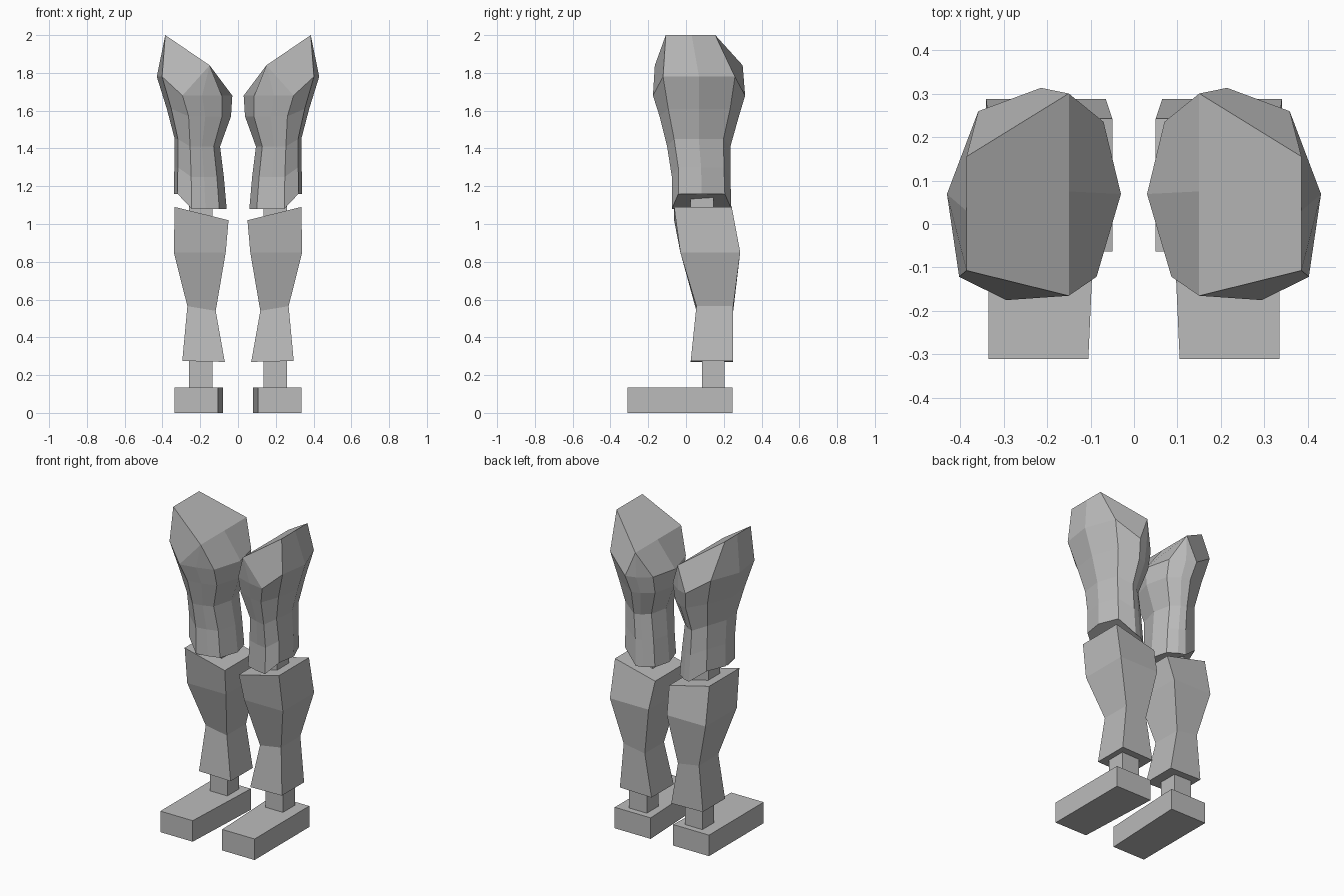
import bpy
import bmesh

cube = bpy.data.objects.get("Cube")
if cube:
    bpy.data.objects.remove(cube, do_unlink=True)

GREY = (0.5, 0.5, 0.5, 1)
grey = bpy.data.materials.new("plain grey")
grey.use_nodes = True
grey.diffuse_color = GREY
grey.node_tree.nodes["Principled BSDF"].inputs["Base Color"].default_value = GREY


def loft(name, rings, side):
    """Skin a stack of equal-length rings, cap both ends, flip x by side."""
    bm = bmesh.new()
    loops = [[bm.verts.new((x * side, y, z)) for x, y, z in ring] for ring in rings]
    count = len(loops[0])
    for low, high in zip(loops, loops[1:]):
        for i in range(count):
            j = (i + 1) % count
            bm.faces.new((low[i], low[j], high[j], high[i]))
    bm.faces.new(loops[0])
    bm.faces.new(loops[-1])
    bmesh.ops.remove_doubles(bm, verts=bm.verts, dist=0.0005)
    bmesh.ops.recalc_face_normals(bm, faces=bm.faces)
    mesh = bpy.data.meshes.new(name)
    bm.to_mesh(mesh)
    bm.free()
    mesh.materials.append(grey)
    obj = bpy.data.objects.new(name, mesh)
    bpy.context.scene.collection.objects.link(obj)


def square(x_in, x_out, y_front, y_back, z_in, z_out):
    """Four-cornered ring whose height may differ from inner to outer side."""
    return [(x_in, y_front, z_in), (x_out, y_front, z_out),
            (x_out, y_back, z_out), (x_in, y_back, z_in)]


def box(name, x_in, x_out, y_front, y_back, bottom, top, side):
    loft(name, [square(x_in, x_out, y_front, y_back, z, z) for z in (bottom, top)], side)


# Thigh outline as fractions: inner to outer, front to back
OUTLINE = [(1, .5), (.93, .11), (.66, 0), (.4, .04), (.14, .11),
           (0, .5), (.1, .84), (.3, .96), (.46, 1), (.82, .89)]


def thigh_ring(x_in, x_out, y_front, y_back, z_in, z_out):
    ring = []
    for u, v in OUTLINE:
        lift = min(1, max(0, (u - .66) / .16))
        ring.append((x_in + (x_out - x_in) * u,
                     y_front + (y_back - y_front) * v,
                     z_in + (z_out - z_in) * lift))
    return ring


# Slanted hip cut: high outer edge, lower ridge
ridge_front, ridge_mid, ridge_back = [(.15, y, 1.84) for y in (-.165, .075, .3)]
crest_mid, crest_front, crest_back = [(.385, y, 2.0) for y in (.03, -.107, .155)]
hip_ring = [crest_mid, crest_front, ridge_front, ridge_front, ridge_front,
            ridge_mid, ridge_back, ridge_back, ridge_back, crest_back]

for label, side in (("left", 1), ("right", -1)):
    # Foot, slightly wider at the heel
    foot = [[(.105, -.31, z), (.335, -.31, z), (.335, .245, z), (.08, .245, z)]
            for z in (0, .135)]
    loft(label + "_foot", foot, side)

    # Joint posts
    box(label + "_ankle", .135, .26, .085, .205, .12, .3, side)
    box(label + "_knee", .135, .26, .025, .145, 1.0, 1.2, side)

    # Shin and calf
    loft(label + "_lower_leg", [
        square(.07, .295, .025, .25, .27, .275),
        square(.118, .268, .055, .25, .54, .565),
        square(.065, .34, -.03, .287, .85, .85),
        square(.05, .335, -.063, .242, 1.02, 1.09)], side)

    # Faceted thigh
    loft(label + "_thigh", [
        thigh_ring(.06, .34, -.075, .24, 1.08, 1.16),
        thigh_ring(.075, .337, -.075, .235, 1.25, 1.3),
        thigh_ring(.095, .335, -.1, .235, 1.41, 1.45),
        thigh_ring(.037, .377, -.14, .28, 1.57, 1.61),
        thigh_ring(.03, .43, -.175, .313, 1.68, 1.78),
        hip_ring], side)
